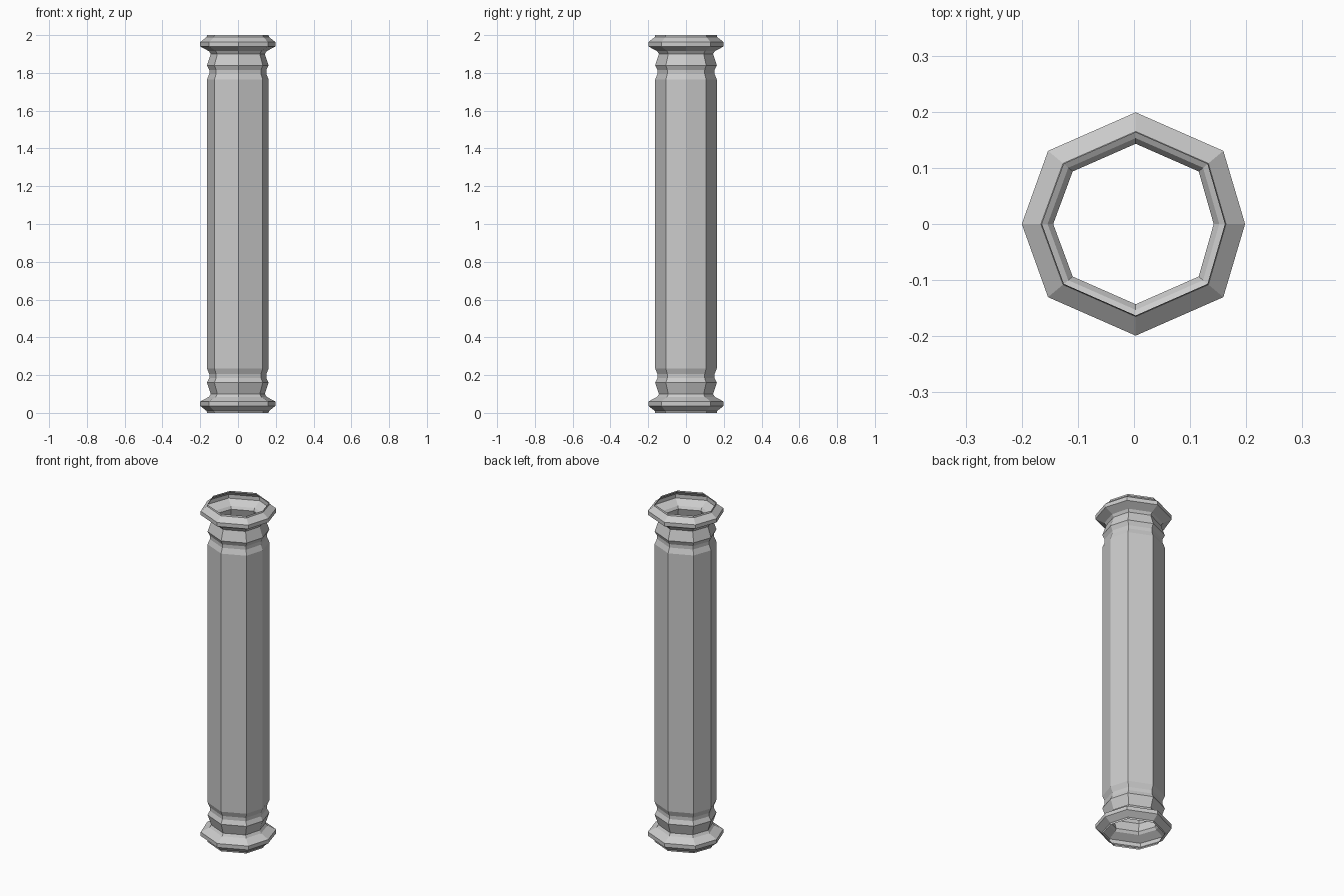
import bpy, bmesh

if "Cube" in bpy.data.objects:
    bpy.data.objects.remove(bpy.data.objects["Cube"])

# Slightly irregular octagon (unit radius); diagonal corners bulge sideways
OCTAGON = [(1.0, 0.0), (0.785, 0.655), (0.0, 1.0), (-0.785, 0.655),
           (-1.0, 0.0), (-0.785, -0.655), (0.0, -1.0), (0.785, -0.655)]

# Lower half of the moulded profile: (radius, height)
HALF = [(0.163, 0.0), (0.165, 0.01), (0.199, 0.037), (0.199, 0.06),
        (0.153, 0.085), (0.143, 0.10), (0.163, 0.16), (0.151, 0.185),
        (0.151, 0.205), (0.163, 0.235)]
PROFILE = HALF + [(r, 2.0 - z) for r, z in reversed(HALF)]


def corner_x(x, r):
    # all but the two side corners sit a touch off centre
    return x * r + (0.003 if abs(x) < 1 else -0.001)


# Open-ended column shaft with base and capital mouldings
bm = bmesh.new()
rings = [[bm.verts.new((corner_x(x, r), y * r, z)) for x, y in OCTAGON]
         for r, z in PROFILE]
for low, high in zip(rings, rings[1:]):
    for i in range(8):
        j = (i + 1) % 8
        bm.faces.new((low[i], low[j], high[j], high[i]))

mesh = bpy.data.meshes.new("column")
bm.to_mesh(mesh)
bm.free()
column = bpy.data.objects.new("column", mesh)
bpy.context.collection.objects.link(column)
